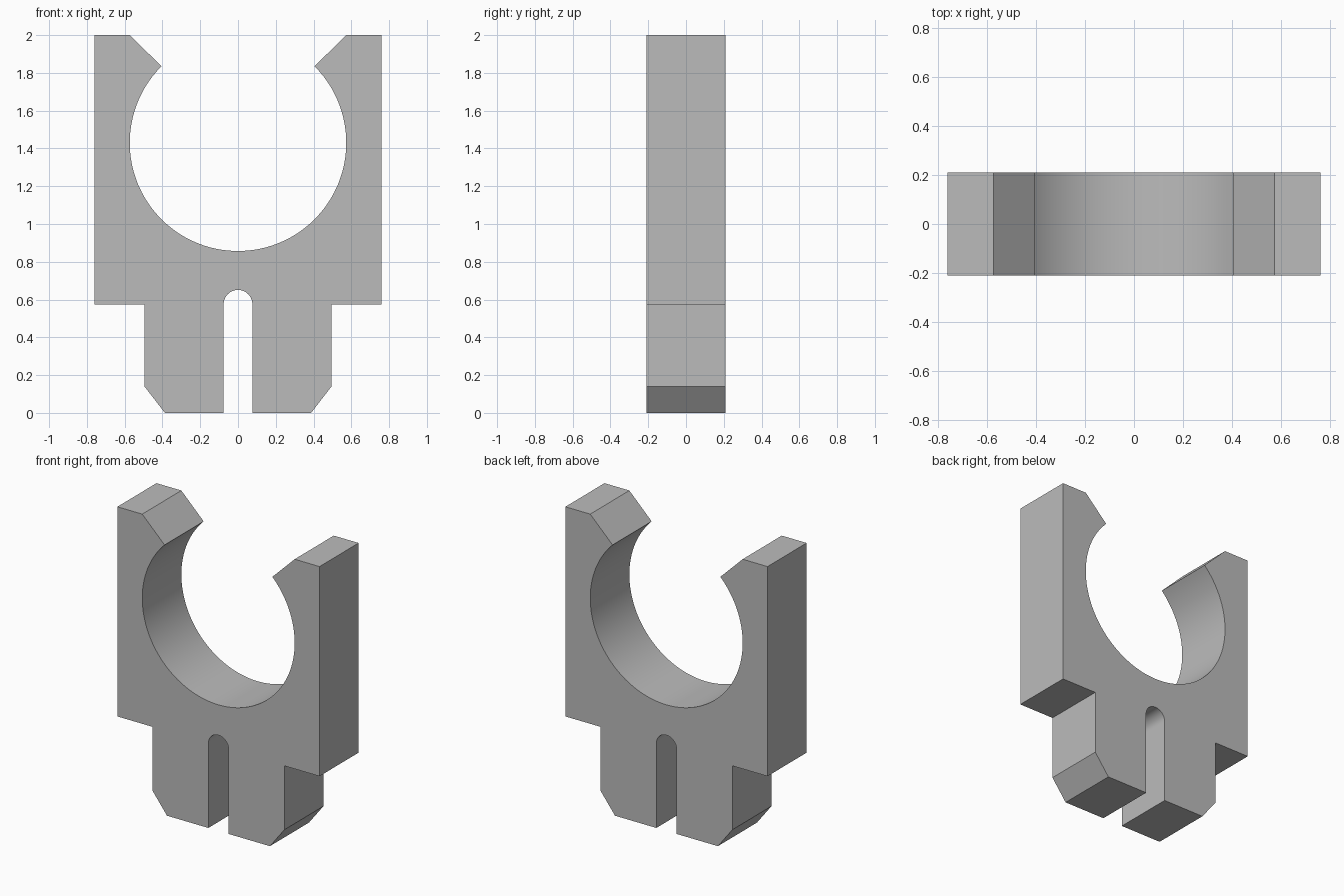
import bpy
import bmesh
from math import cos, sin, radians

cube = bpy.data.objects.get("Cube")
if cube:
    bpy.data.objects.remove(cube, do_unlink=True)

HALF_DEPTH = 0.21


def arc(cz, r, start, end, steps):
    """Points on a circle centred on x = 0, from start to end degrees."""
    angles = [radians(start + (end - start) * i / steps) for i in range(steps + 1)]
    return [(r * cos(a), cz + r * sin(a)) for a in angles]


# Plain grey plastic
grey = bpy.data.materials.new("grey plastic")
grey.use_nodes = True
colour = (0.5, 0.5, 0.5, 1.0)
grey.diffuse_color = colour
grey.node_tree.nodes["Principled BSDF"].inputs["Base Color"].default_value = colour

# Half outline: slot roof, split foot, shoulder, arm, sloped lip, round seat
half = arc(0.575, 0.076, 90, 0, 12)
half += [(0.076, 0), (0.387, 0), (0.495, 0.14), (0.495, 0.575),
         (0.76, 0.575), (0.76, 2), (0.573, 2)]
half += arc(1.43, 0.573, 45, -90, 54)

# Mirror the outline, leaving out the two points on the centre line
outline = half + [(-x, z) for x, z in reversed(half[1:-1])]

# Fill the outline and extrude it through the thickness
bm = bmesh.new()
face = bm.faces.new([bm.verts.new((x, -HALF_DEPTH, z)) for x, z in outline])
extruded = bmesh.ops.extrude_face_region(bm, geom=[face], use_keep_orig=True)
new_verts = [g for g in extruded["geom"] if isinstance(g, bmesh.types.BMVert)]
bmesh.ops.translate(bm, verts=new_verts, vec=(0, 2 * HALF_DEPTH, 0))
bmesh.ops.recalc_face_normals(bm, faces=bm.faces)

mesh = bpy.data.meshes.new("pipe_clip")
bm.to_mesh(mesh)
bm.free()
mesh.materials.append(grey)
clip = bpy.data.objects.new("pipe_clip", mesh)
bpy.context.collection.objects.link(clip)

# Smooth the curved walls, keep the corners sharp
bpy.ops.object.select_all(action="DESELECT")
clip.select_set(True)
bpy.context.view_layer.objects.active = clip
bpy.ops.object.shade_smooth_by_angle(angle=radians(30))
